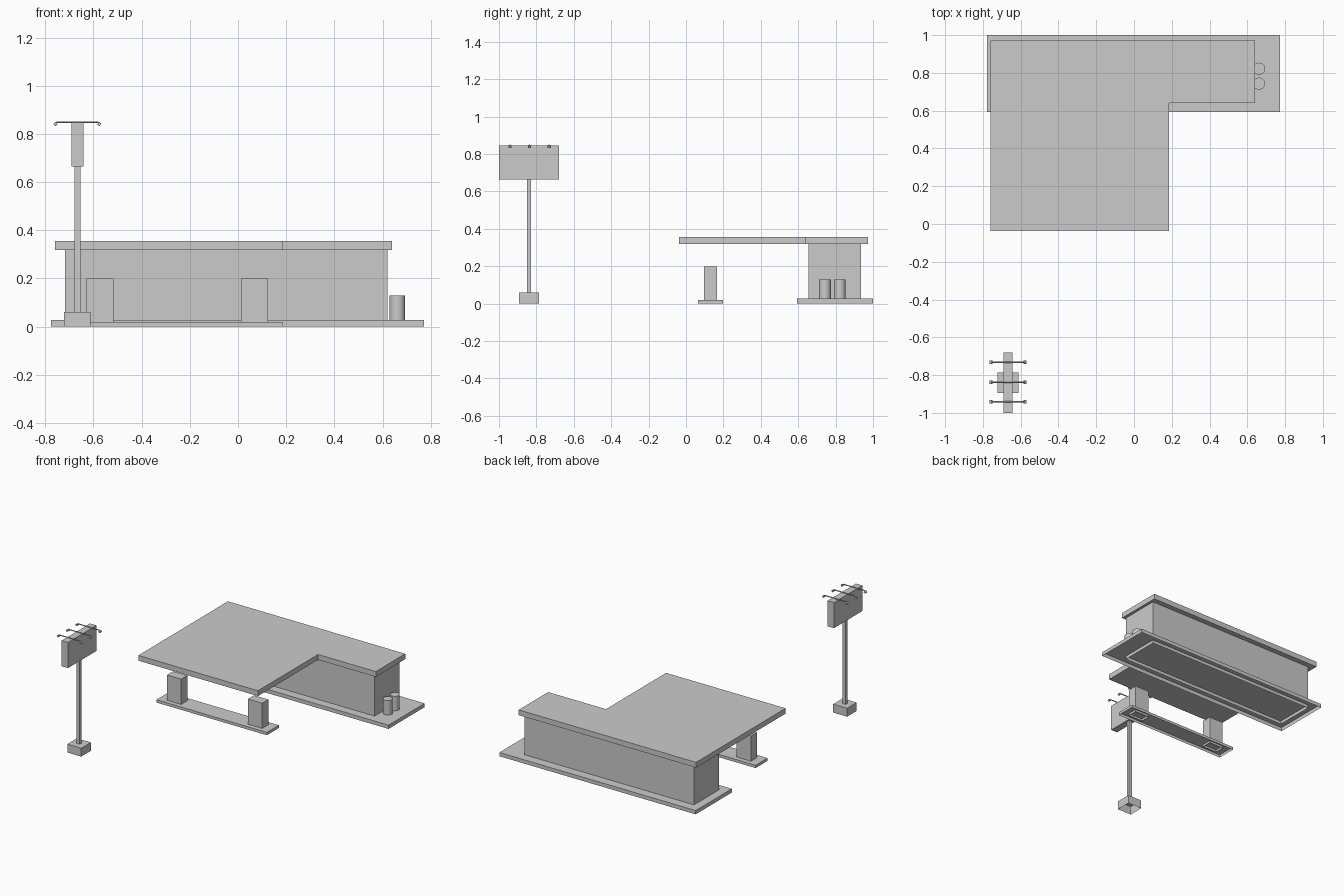
import bpy, bmesh
from mathutils import Vector

if "Cube" in bpy.data.objects:
    bpy.data.objects.remove(bpy.data.objects["Cube"])


def finish(name, bm):
    mesh = bpy.data.meshes.new(name)
    bm.to_mesh(mesh)
    bm.free()
    ob = bpy.data.objects.new(name, mesh)
    bpy.context.collection.objects.link(ob)
    return ob


def prism(name, outline, z0, z1, bottom=True):
    """Extrude a counter-clockwise xy outline; optionally leave the underside open."""
    bm = bmesh.new()
    lo = [bm.verts.new((x, y, z0)) for x, y in outline]
    hi = [bm.verts.new((x, y, z1)) for x, y in outline]
    n = len(outline)
    bm.faces.new(hi)
    if bottom:
        bm.faces.new(lo[::-1])
    for i in range(n):
        j = (i + 1) % n
        bm.faces.new((lo[i], lo[j], hi[j], hi[i]))
    return finish(name, bm)


def box(name, x0, x1, y0, y1, z0, z1, bottom=True):
    return prism(name, [(x0, y0), (x1, y0), (x1, y1), (x0, y1)], z0, z1, bottom)


# Shop: open-bottomed foundation slab and walls, L-shaped canopy roof
box("foundation_slab", -0.777, 0.773, 0.593, 1.0, 0, 0.027, False)
box("shop_walls", -0.718, 0.62, 0.655, 0.935, 0.004, 0.32, False)
prism("canopy_roof", [(-0.76, -0.038), (0.184, -0.038), (0.184, 0.64),
                      (0.64, 0.64), (0.64, 0.972), (-0.76, 0.972)], 0.318, 0.356)

# Pump island with two pumps
box("pump_island", -0.688, 0.184, 0.063, 0.198, 0, 0.02, False)
for i, x in enumerate((-0.572, 0.068)):
    box(f"pump_{i + 1}", x - 0.056, x + 0.056, 0.096, 0.165, 0.004, 0.2, False)

# Bins beside the shop
for i, y in enumerate((0.743, 0.822)):
    bm = bmesh.new()
    bmesh.ops.create_cone(bm, cap_ends=True, segments=24, radius1=0.032,
                          radius2=0.032, depth=0.103)
    bmesh.ops.translate(bm, verts=bm.verts, vec=(0.662, y, 0.0785))
    bin_ob = finish(f"bin_{i + 1}", bm)
    bpy.ops.object.select_all(action='DESELECT')
    bin_ob.select_set(True)
    bpy.context.view_layer.objects.active = bin_ob
    bpy.ops.object.shade_smooth_by_angle()

# Roadside sign: footing, pole, panel
SX, SY = -0.667, -0.84
box("sign_footing", SX - 0.055, SX + 0.055, SY - 0.054, SY + 0.054, 0, 0.06, False)
box("sign_pole", SX - 0.0125, SX + 0.0125, SY - 0.011, SY + 0.011, 0.05, 0.67)
box("sign_panel", SX - 0.025, SX + 0.025, -1.0, -0.68, 0.664, 0.847)

# Lamp arms over the panel with a small head at each end
half = [(0.0, 0.849), (0.08, 0.849), (0.09, 0.847), (0.094, 0.84)]
path = [(-x, z) for x, z in half[:0:-1]] + half
for i, y in enumerate((-0.941, -0.837, -0.732)):
    curve = bpy.data.curves.new(f"lamp_arm_{i + 1}", 'CURVE')
    curve.dimensions = '3D'
    curve.bevel_depth = 0.0035
    curve.bevel_resolution = 1
    curve.use_fill_caps = True
    spline = curve.splines.new('POLY')
    spline.points.add(len(path) - 1)
    for p, (x, z) in zip(spline.points, path):
        p.co = (SX + x, y, z, 1)
    bpy.context.collection.objects.link(bpy.data.objects.new(curve.name, curve))
    for side, s in (("left", -1), ("right", 1)):
        head = box(f"lamp_head_{side}_{i + 1}", -0.006, 0.006, -0.009, 0.009, -0.007, 0.006)
        head.location = Vector((SX + s * 0.091, y, 0.841))
        head.rotation_euler.y = s * 0.5
